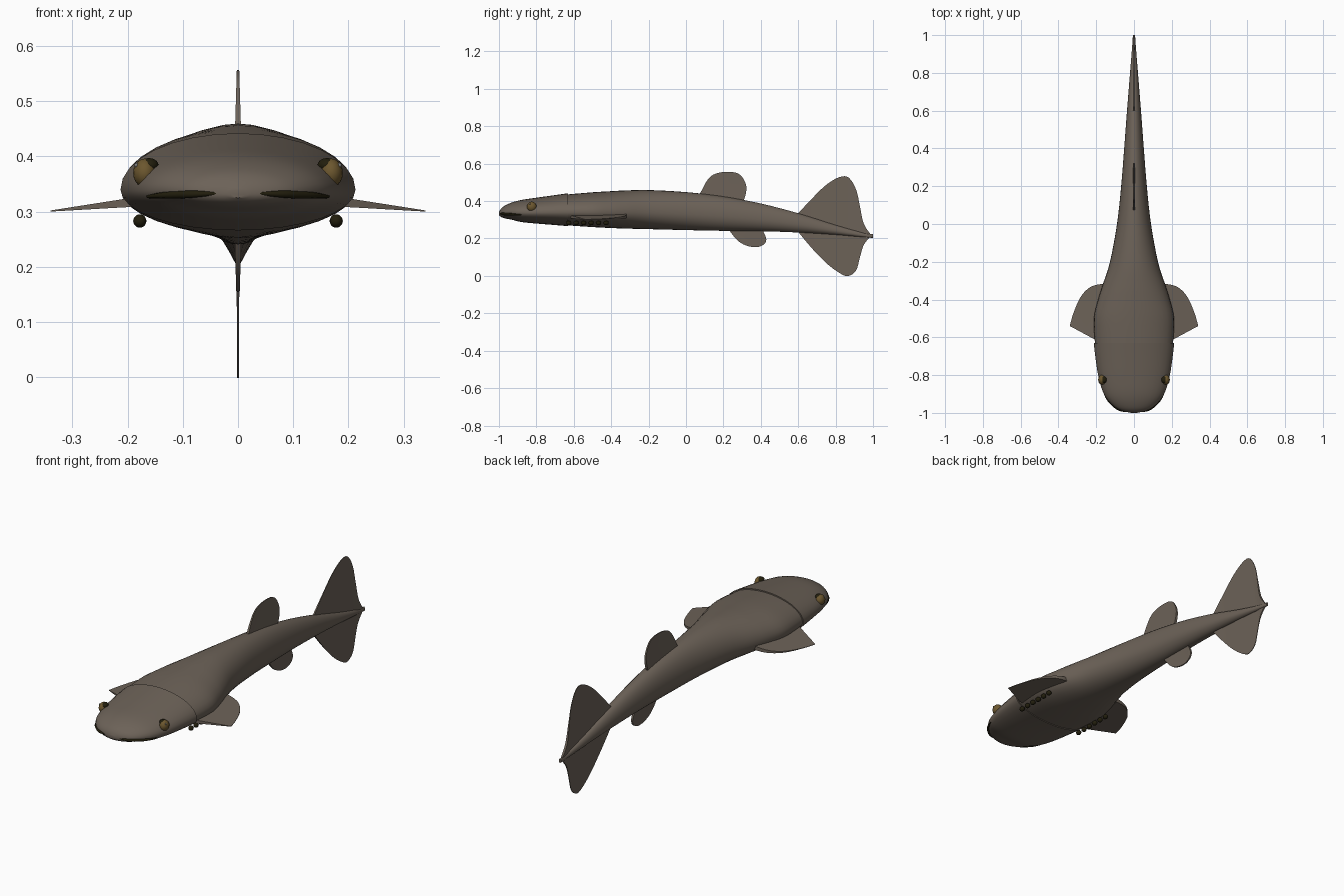
import bpy, bmesh
from math import sin, cos, pi
from mathutils import Vector

cube = bpy.data.objects.get("Cube")
if cube:
    bpy.data.objects.remove(cube)


def material(name, rgb):
    mat = bpy.data.materials.new(name)
    mat.use_nodes = True
    mat.diffuse_color = (*rgb, 1)
    mat.node_tree.nodes["Principled BSDF"].inputs["Base Color"].default_value = (*rgb, 1)
    return mat


SKIN = material("brown grey skin", (.15, .122, .097))
GOLD = material("dull gold", (.15, .095, .028))
DARK = material("olive black", (.016, .013, .004))
GLINT = material("eye glint grey", (.2, .2, .2))


def finish(name, bm, mat, angle=40):
    """Turn a bmesh into a smooth shaded object with one material."""
    bmesh.ops.recalc_face_normals(bm, faces=bm.faces)
    mesh = bpy.data.meshes.new(name)
    bm.to_mesh(mesh)
    bm.free()
    mesh.materials.append(mat)
    obj = bpy.data.objects.new(name, mesh)
    bpy.context.collection.objects.link(obj)
    bpy.ops.object.select_all(action='DESELECT')
    obj.select_set(True)
    bpy.context.view_layer.objects.active = obj
    bpy.ops.object.shade_smooth_by_angle(angle=angle * pi / 180)
    return obj


def smooth_path(points, steps=4):
    """Catmull-Rom curve through points of any dimension."""
    pts = [Vector(p) for p in points]
    pts = [pts[0]] + pts + [pts[-1]]
    path = []
    for a, b, c, d in zip(pts, pts[1:], pts[2:], pts[3:]):
        for i in range(steps):
            t = i / steps
            path.append((b * 2 + (c - a) * t + (a * 2 - b * 5 + c * 4 - d) * t ** 2
                         + (b * 3 - a - c * 3 + d) * t ** 3) / 2)
    return path + [pts[-1]]


def loft(name, stations, sides=32):
    """Skin oval rings; each station is y, half width, top and bottom."""
    bm = bmesh.new()
    rings = []
    for y, width, top, bottom in smooth_path(stations):
        mid = bottom + .42 * (top - bottom)
        ring = []
        for i in range(sides):
            a = 2 * pi * i / sides
            height = top - mid if sin(a) > 0 else mid - bottom
            ring.append(bm.verts.new((width * cos(a), y, mid + height * sin(a))))
        rings.append(ring)
    for r, s in zip(rings, rings[1:]):
        for i in range(sides):
            j = (i + 1) % sides
            bm.faces.new((r[i], r[j], s[j], s[i]))
    bm.faces.new(rings[0])
    bm.faces.new(rings[-1])
    return finish(name, bm, SKIN)


def fin(name, outline, place):
    """Thin plate; place(u, v, side) gives each surface point."""
    bm = bmesh.new()
    a, b = ([bm.verts.new(place(u, v, side)) for u, v in outline] for side in (1, -1))
    bm.faces.new(a)
    bm.faces.new(b)
    for i in range(len(a)):
        j = (i + 1) % len(a)
        bm.faces.new((a[i], a[j], b[j], b[i]))
    bmesh.ops.triangulate(bm, faces=[f for f in bm.faces if len(f.verts) > 4])
    return finish(name, bm, SKIN)


def ball(name, center, size, mat):
    bm = bmesh.new()
    bmesh.ops.create_uvsphere(bm, u_segments=16, v_segments=10, radius=1)
    bmesh.ops.scale(bm, vec=size, verts=bm.verts)
    bmesh.ops.translate(bm, vec=center, verts=bm.verts)
    return finish(name, bm, mat)


# Head, a touch larger than the body where they meet
loft("head", [
    (-1, .015, .34, .325), (-.99, .06, .358, .316), (-.97, .1, .375, .308),
    (-.93, .14, .393, .3), (-.88, .168, .406, .288), (-.8, .19, .418, .28),
    (-.7, .205, .432, .272), (-.63, .213, .442, .266)])

# Body tapering into a drooping tail
loft("body", [
    (-.63, .207, .436, .27), (-.5, .212, .447, .261), (-.4, .19, .453, .256),
    (-.32, .165, .457, .253), (-.2, .127, .459, .25), (0, .09, .448, .245),
    (.2, .068, .425, .241), (.4, .052, .387, .239), (.6, .037, .335, .232),
    (.8, .021, .272, .22), (.95, .009, .23, .207), (1, .006, .224, .203)])


# Upright fins, thinner away from the body
def upright(root):
    def place(y, z, side):
        return (side * max(.0015, .006 - .03 * abs(z - root)), y, z)
    return place


fin("dorsal_fin", smooth_path([
    (.07, .43), (.12, .52), (.17, .55), (.24, .556), (.29, .54),
    (.32, .49), (.32, .44), (.3, .38)]), upright(.43))
fin("anal_fin", smooth_path([
    (.22, .26), (.27, .195), (.32, .163), (.38, .154), (.42, .172),
    (.428, .205), (.4, .26)]), upright(.25))

upper = smooth_path([
    (.6, .335), (.68, .42), (.75, .487), (.82, .528), (.87, .525),
    (.91, .46), (.93, .37), (.95, .28), (.985, .225)])
lower = smooth_path([
    (.985, .21), (.95, .165), (.93, .1), (.91, .03), (.87, 0), (.83, .01),
    (.76, .06), (.68, .14), (.6, .235)])
fin("tail_fin", upper + lower, upright(.27))

# Paired parts on both sides
trailing = smooth_path([(.335, -.52), (.32, -.47), (.285, -.39), (.24, -.34), (.19, -.32), (.14, -.32)])
pectoral = [(.14, -.635), (.21, -.61), (.34, -.54)] + trailing

for label, s in (("left", 1), ("right", -1)):
    def flat(x, y, side):
        reach = (x - .2) / .14
        return (s * x, y, .316 - .015 * reach + side * max(.001, .008 * (1 - reach)))

    fin(label + "_pectoral_fin", pectoral, flat)

    # Eye with pupil and glint
    ball(label + "_eye", (s * .169, -.825, .37), (.021, .026, .026), GOLD)
    ball(label + "_pupil", (s * .161, -.825, .384), (.017, .018, .013), DARK)
    ball(label + "_eye_glint", (s * .184, -.835, .384), (.004, .004, .004), GLINT)

    # Gill openings in a row
    for i in range(6):
        ball(f"{label}_gill_{i + 1}", (s * .178, -.627 + i * .04, .283), (.012, .014, .012), DARK)

    # Mouth slit wrapping the snout
    curve = bpy.data.curves.new(label + "_mouth", 'CURVE')
    curve.dimensions = '3D'
    curve.bevel_depth = .007
    curve.bevel_resolution = 2
    curve.use_fill_caps = True
    path = smooth_path([(.035, -.993, .333), (.07, -.986, .332), (.1, -.968, .331),
                        (.14, -.928, .329), (.164, -.88, .327)])
    spline = curve.splines.new('POLY')
    spline.points.add(len(path) - 1)
    for i, (point, p) in enumerate(zip(spline.points, path)):
        point.co = (s * p.x, p.y, p.z, 1)
        point.radius = .35 + .65 * sin(pi * i / (len(path) - 1))
    curve.materials.append(DARK)
    mouth = bpy.data.objects.new(label + "_mouth", curve)
    bpy.context.collection.objects.link(mouth)
